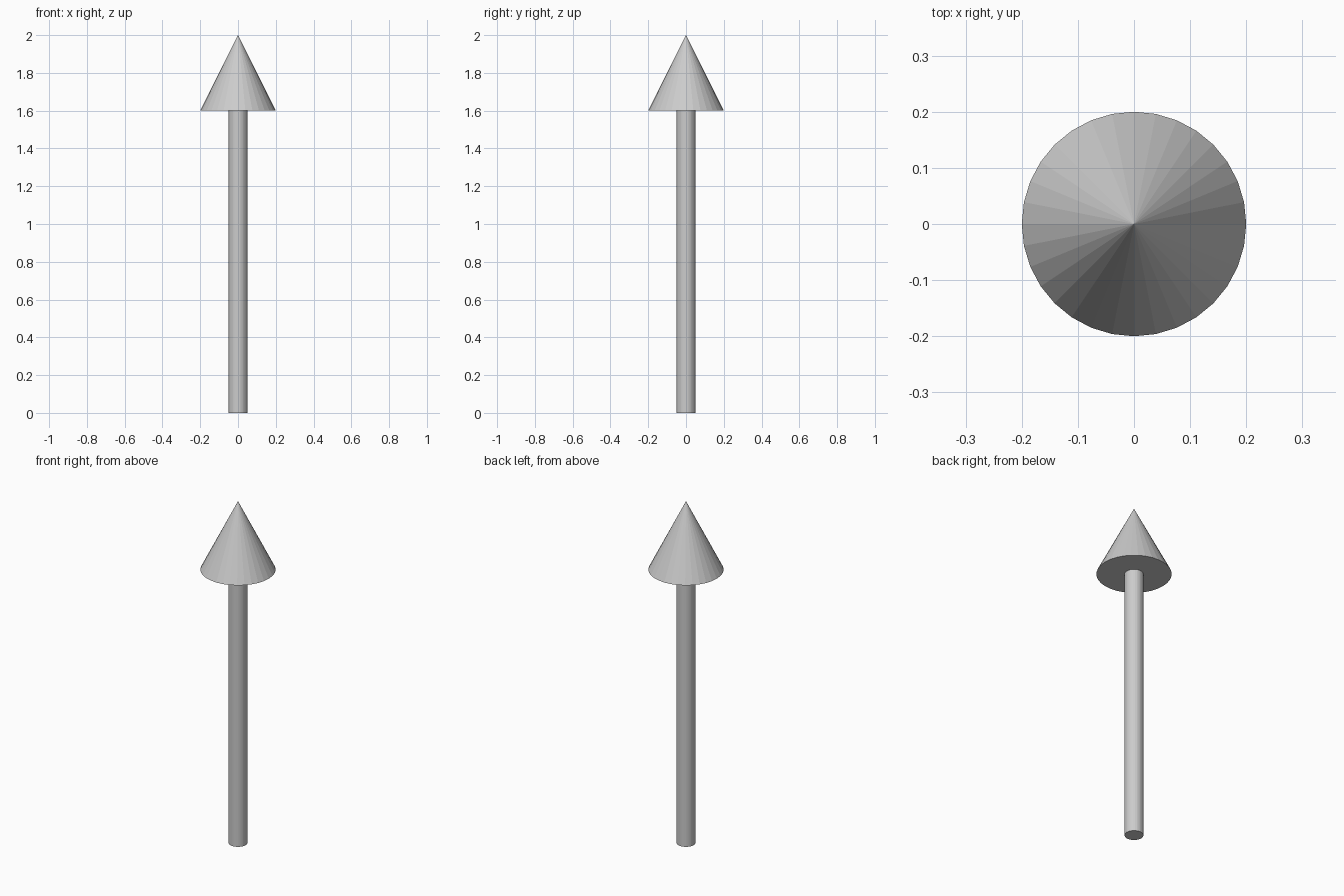
import bpy

if "Cube" in bpy.data.objects:
    bpy.data.objects.remove(bpy.data.objects["Cube"])

SIDES = 32
SHAFT_RADIUS, SHAFT_HEIGHT = 0.05, 1.6
HEAD_RADIUS, HEAD_HEIGHT = 0.2, 0.4

# Straight shaft standing on the ground
bpy.ops.mesh.primitive_cylinder_add(
    vertices=SIDES, radius=SHAFT_RADIUS, depth=SHAFT_HEIGHT,
    location=(0, 0, SHAFT_HEIGHT / 2))
bpy.context.object.name = "arrow_shaft"

# Flat-faceted conical head with a closed base
bpy.ops.mesh.primitive_cone_add(
    vertices=SIDES, radius1=HEAD_RADIUS, radius2=0, depth=HEAD_HEIGHT,
    location=(0, 0, SHAFT_HEIGHT + HEAD_HEIGHT / 2))
bpy.context.object.name = "arrow_head"
